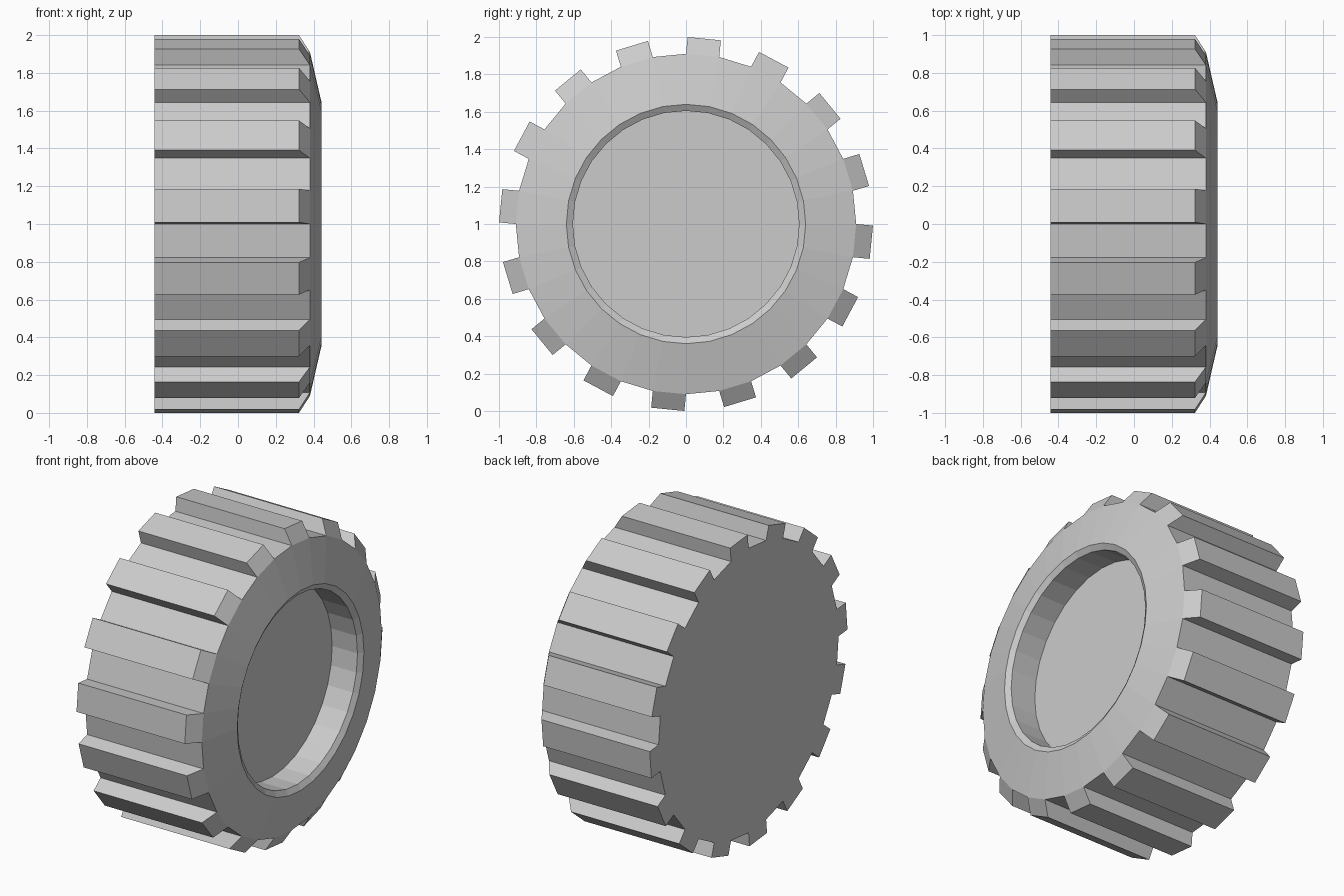
import bpy
import bmesh
from math import cos, sin, tau
from mathutils import Vector

cube = bpy.data.objects.get("Cube")
if cube:
    bpy.data.objects.remove(cube, do_unlink=True)

SIDES = 32
HALF_WIDTH = 0.443
TREAD_HEIGHT = 0.09
TREAD_SLANT = 0.058

# One plain grey for the whole wheel
grey = bpy.data.materials.new("light_grey")
grey.use_nodes = True
colour = (0.6, 0.6, 0.6, 1)
grey.diffuse_color = colour
grey.node_tree.nodes["Principled BSDF"].inputs["Base Color"].default_value = colour

# Wheel profile as (x, radius): back edge, shoulder, rim lip, chamfer, recess floor
profile = [(-HALF_WIDTH, 0.91), (0.381, 0.91), (HALF_WIDTH, 0.64),
           (0.422, 0.605), (0.243, 0.605)]

bm = bmesh.new()
rings = []
for x, r in profile:
    angles = [tau * k / SIDES for k in range(SIDES)]
    rings.append([bm.verts.new((x, r * cos(a), r * sin(a))) for a in angles])

# Skin the profile rings and close the back and the recess floor
bands = []
for a, b in zip(rings, rings[1:]):
    band = []
    for k in range(SIDES):
        n = (k + 1) % SIDES
        band.append(bm.faces.new((a[k], a[n], b[n], b[k])))
    bands.append(band)
bm.faces.new(rings[0])
bm.faces.new(rings[-1])
bmesh.ops.recalc_face_normals(bm, faces=bm.faces[:])
bm.normal_update()

# Tread blocks: raise every other outer facet and slant its front end
blocks = bmesh.ops.extrude_discrete_faces(bm, faces=bands[0][1::2])["faces"]
for face in blocks:
    face.normal_update()
    centre = face.calc_center_median()
    outward = Vector((0, centre.y, centre.z)).normalized()
    for v in face.verts:
        v.co += outward * TREAD_HEIGHT
        if v.co.x > 0:
            v.co.x -= TREAD_SLANT
bmesh.ops.recalc_face_normals(bm, faces=bm.faces[:])

mesh = bpy.data.meshes.new("wheel")
bm.to_mesh(mesh)
bm.free()
mesh.materials.append(grey)
wheel = bpy.data.objects.new("wheel", mesh)
wheel.location.z = 1
bpy.context.collection.objects.link(wheel)
